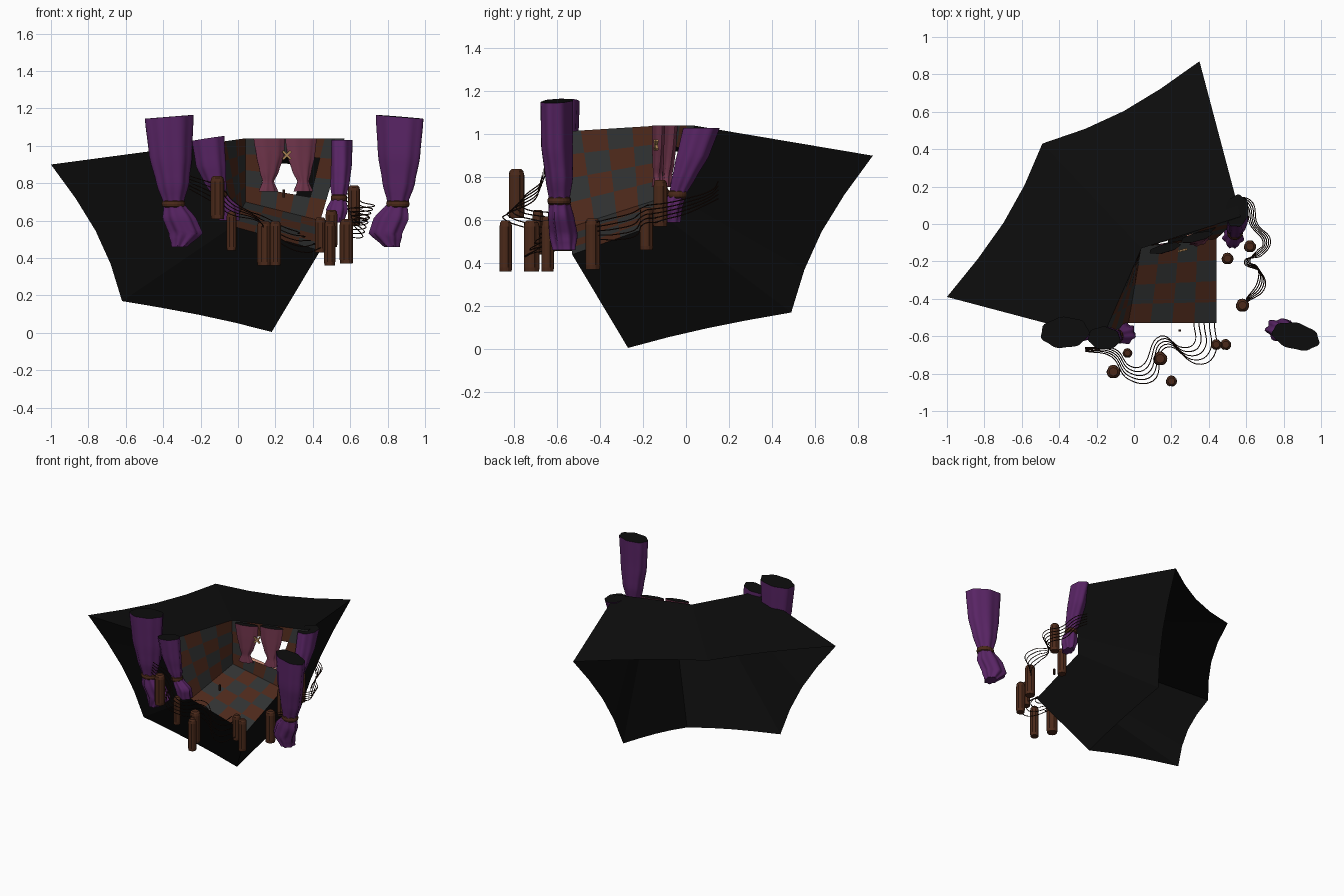
import bpy, bmesh, math
from mathutils import Vector as V

if "Cube" in bpy.data.objects:
    bpy.data.objects.remove(bpy.data.objects["Cube"])

def mat(name, c):
    m = bpy.data.materials.new(name)
    m.diffuse_color = (*c, 1)
    m.use_nodes = True
    m.node_tree.nodes["Principled BSDF"].inputs["Base Color"].default_value = m.diffuse_color
    return m

BLACK = mat("black", (.004, .004, .004))
BROWN = mat("brown", (.075, .022, .011))
GREY = mat("grey", (.03, .032, .032))
PURPLE = mat("purple", (.10, .018, .13))
PINK = mat("pink", (.16, .035, .07))
WOOD = mat("wood", (.07, .022, .01))
ROPE = mat("rope", (.02, .007, .004))
TAN = mat("tan", (.45, .25, .10))
SALMON = mat("salmon", (.55, .25, .18))

def make(name, verts, faces, mats, idx=None, smooth=False):
    me = bpy.data.meshes.new(name)
    me.from_pydata([tuple(v) for v in verts], [], faces)
    for m in mats:
        me.materials.append(m)
    for i, p in enumerate(me.polygons):
        p.material_index = idx[i] if idx else 0
        p.use_smooth = smooth
    o = bpy.data.objects.new(name, me)
    bpy.context.collection.objects.link(o)
    return o

# Room corners (inner hexagon) and mask rim (outer hexagon)
TF, TB, TR = V((-.17, -.61, 1.01)), V((.04, -.13, 1.04)), V((.57, .04, 1.04))
LF, LB, RB, RF = V((-.03, -.53, .57)), V((.04, -.12, .70)), V((.44, -.08, .60)), V((.44, -.53, .44))
A, C, B = V((-1, -.39, .9)), V((-.49, .43, .965)), V((.35, .87, .9))
F, D, E = V((.19, .49, .17)), V((.18, -.27, .005)), V((-.62, -.26, .17))
MID = V((.2, -.25, .75))

# Flared black mask around the room, outer edges bowed inward
inner, outer = [TF, TB, TR, RB, RF, LF], [A, C, B, F, D, E]
bows = [.05, .05, .05, .012, .012, .05]
for k in range(6):
    n, a, b = 4, outer[k], outer[(k + 1) % 6]
    p, q = inner[k], inner[(k + 1) % 6]
    verts, faces = [], []
    for i in range(n + 1):
        t = i / n
        o = a.lerp(b, t)
        o = o + (MID - o).normalized() * bows[k] * 4 * t * (1 - t)
        verts += [o, p.lerp(q, t)]
    for i in range(n):
        faces.append((2*i, 2*i + 1, 2*i + 3, 2*i + 2))
    make(f"mask_panel_{k}", verts, faces, [BLACK])

# Checkered floor and walls
def checker(name, a, b, c, d, nu, nv, skip=()):
    verts = [a.lerp(b, i/nu).lerp(d.lerp(c, i/nu), j/nv) for j in range(nv + 1) for i in range(nu + 1)]
    faces, idx = [], []
    for j in range(nv):
        for i in range(nu):
            if (i, j) not in skip:
                s = j * (nu + 1) + i
                faces.append((s, s + 1, s + nu + 2, s + nu + 1))
                idx.append((i + j) % 2)
    make(name, verts, faces, [BROWN, GREY], idx)

checker("floor", LF, RF, RB, LB, 4, 4)
checker("left_wall", LF, LB, TB, TF, 4, 4)
checker("back_wall", LB, RB, TR, TB, 5, 4, {(i, j) for i in (1, 2, 3) for j in (1, 2)})
make("window_ledge", [(.10, -.08, .69), (.33, -.06, .64), (.30, .05, .67), (.06, .02, .72)], [(0, 1, 2, 3)], [SALMON])

# Gathered drapes: stations are (x, y, z, rx, ry), lofted with soft folds
def drape(name, stations, rot, m, tie=None, slope=0, n=40):
    pts = []
    for i in range(len(stations) - 1):
        s0, s1 = stations[i], stations[i + 1]
        for k in range(4):
            t = k / 4
            e = t * t * (3 - 2 * t) * .5 + t * .5
            pts.append([u + (w - u) * (e if j > 2 else t) for j, (u, w) in enumerate(zip(s0, s1))])
    pts.append(list(stations[-1]))
    verts, faces = [], []
    c, s = math.cos(rot), math.sin(rot)
    for r, (x, y, z, rx, ry) in enumerate(pts):
        amp = .04 + .08 * r / len(pts)
        for k in range(n):
            th = 2 * math.pi * k / n
            f = 1 + amp * math.cos(7 * th + 1)
            u, w = rx * f * math.cos(th), ry * f * math.sin(th)
            verts.append((x + c*u - s*w, y + s*u + c*w, z + slope * u * (1 - r / len(pts))))
    for r in range(len(pts) - 1):
        for k in range(n):
            k2 = (k + 1) % n
            faces.append((r*n + k, (r+1)*n + k, (r+1)*n + k2, r*n + k2))
    idx = [0] * len(faces) + [1, 0]
    faces += [tuple(range(n)), tuple(range(len(verts) - 1, len(verts) - n - 1, -1))]
    o = make(name, verts, faces, [m, BLACK], idx, True)
    bpy.ops.object.select_all(action='DESELECT')
    bpy.context.view_layer.objects.active = o
    o.select_set(True)
    bpy.ops.object.shade_smooth_by_angle(angle=math.radians(50))
    if tie is not None:
        x, y, z, rx, ry = stations[tie]
        bpy.ops.mesh.primitive_torus_add(location=(x, y, z), rotation=(0, 0, rot), major_radius=1,
                                         minor_radius=.22, major_segments=20, minor_segments=8)
        t = bpy.context.object
        t.name = name + "_tie"
        t.scale = (rx, ry, .085)
        t.data.materials.append(WOOD)

drape("outer_left_drape", [(-.37, -.58, 1.155, .128, .082), (-.362, -.58, .95, .112, .075), (-.35, -.58, .8, .085, .065),
      (-.345, -.58, .69, .052, .045), (-.315, -.57, .61, .085, .06), (-.28, -.56, .53, .085, .06),
      (-.315, -.56, .46, .04, .05)], .05, PURPLE, 3, .08)
drape("outer_right_drape", [(.865, -.6, 1.155, .128, .07), (.862, -.6, .95, .112, .068), (.86, -.59, .8, .085, .06),
      (.855, -.59, .69, .052, .045), (.82, -.58, .61, .09, .055), (.79, -.57, .53, .085, .06),
      (.825, -.57, .46, .04, .05)], -.25, PURPLE, 3, -.08)
drape("inner_left_drape", [(-.16, -.61, 1.04, .085, .06), (-.145, -.605, .9, .078, .055), (-.12, -.6, .8, .055, .045),
      (-.1, -.6, .74, .036, .035), (-.055, -.59, .67, .06, .05), (-.045, -.58, .6, .05, .05)], -.1, PURPLE, 3, .15)
drape("inner_right_drape", [(.55, .07, 1.03, .062, .085), (.55, .03, .9, .058, .075), (.545, -.01, .8, .05, .055),
      (.54, -.04, .72, .036, .038), (.53, -.07, .66, .055, .05), (.53, -.08, .59, .035, .05)], -.15, PURPLE, 3)
drape("window_curtain_left", [(.165, -.13, 1.04, .085, .022), (.17, -.13, .95, .075, .022), (.165, -.13, .86, .05, .022),
      (.16, -.13, .81, .03, .02), (.16, -.13, .755, .05, .025)], .25, PINK)
drape("window_curtain_right", [(.335, -.07, 1.04, .085, .022), (.335, -.075, .95, .075, .022), (.34, -.08, .86, .05, .022),
      (.347, -.085, .81, .03, .02), (.347, -.09, .755, .05, .025)], .25, PINK)

# Bow star between the window curtains
for i, ang in enumerate((45, -45)):
    bpy.ops.mesh.primitive_cube_add(size=1, location=(.26, -.14, .95), rotation=(0, math.radians(ang), .25))
    o = bpy.context.object
    o.name = f"star_arm_{i}"
    o.scale = (.06, .012, .012)
    o.data.materials.append(TAN)

# Small peg in front of the stage
bpy.ops.mesh.primitive_cube_add(size=1, location=(.245, -.57, .745))
o = bpy.context.object
o.name = "small_peg"
o.scale = (.012, .012, .045)
o.data.materials.append(ROPE)

# Round-topped wooden posts: x, y, bottom, top, radius
posts = [(-.11, -.79, .61, .84, .037), (-.035, -.69, .44, .65, .026), (.14, -.72, .36, .60, .038),
         (.20, -.84, .36, .60, .03), (.44, -.645, .43, .62, .029), (.49, -.645, .36, .60, .03),
         (.58, -.435, .37, .61, .036), (.50, -.185, .46, .66, .032), (.62, -.12, .57, .79, .033)]
for i, (x, y, z0, z1, r) in enumerate(posts):
    n = 16
    prof = [(.92, z0), (1, z0 + .02), (1, z1 - .03), (.88, z1 - .012), (.6, z1 - .002)]
    verts = []
    for f, z in prof:
        for k in range(n):
            g = .86 if k % 5 == 2 and f == 1 else 1
            th = 2 * math.pi * k / n
            verts.append((x + r*f*g*math.cos(th), y + r*f*g*math.sin(th), z))
    faces = [(j*n + k, j*n + (k+1) % n, (j+1)*n + (k+1) % n, (j+1)*n + k) for j in range(4) for k in range(n)]
    faces += [tuple(range(n - 1, -1, -1)), tuple(range(4*n, 5*n))]
    make(f"post_{i}", verts, faces, [WOOD])

# Five-strand wavy ropes strung between the posts
def ropes(name, start, end):
    cu = bpy.data.curves.new(name, 'CURVE')
    cu.dimensions, cu.bevel_depth, cu.bevel_resolution, cu.resolution_u = '3D', .0028, 1, 8
    for k in range(5):
        t = k / 4
        sp = cu.splines.new('BEZIER')
        sp.bezier_points.add(len(start) - 1)
        for bp, a, b in zip(sp.bezier_points, start, end):
            bp.co = V(a).lerp(V(b), t)
            bp.handle_left_type = bp.handle_right_type = 'AUTO'
    cu.materials.append(ROPE)
    bpy.context.collection.objects.link(bpy.data.objects.new(name, cu))

ropes("front_ropes",
      [(-.26, -.66, .84), (-.1, -.67, .78), (-.02, -.76, .7), (.04, -.76, .66), (.14, -.6, .62), (.26, -.66, .56), (.32, -.64, .54), (.32, -.53, .53)],
      [(-.26, -.68, .77), (-.12, -.71, .69), (-.03, -.83, .63), (.10, -.84, .6), (.17, -.66, .52), (.36, -.75, .43), (.43, -.7, .45), (.43, -.53, .46)])
ropes("side_ropes",
      [(.55, .15, .78), (.63, .12, .74), (.66, 0, .70), (.73, -.09, .68), (.68, -.17, .67), (.59, -.2, .66), (.68, -.26, .63), (.70, -.34, .61), (.6, -.42, .59)],
      [(.55, .15, .70), (.60, .09, .67), (.62, .0, .63), (.69, -.11, .60), (.66, -.14, .59), (.62, -.2, .58), (.66, -.23, .53), (.66, -.31, .51), (.6, -.4, .51)])
